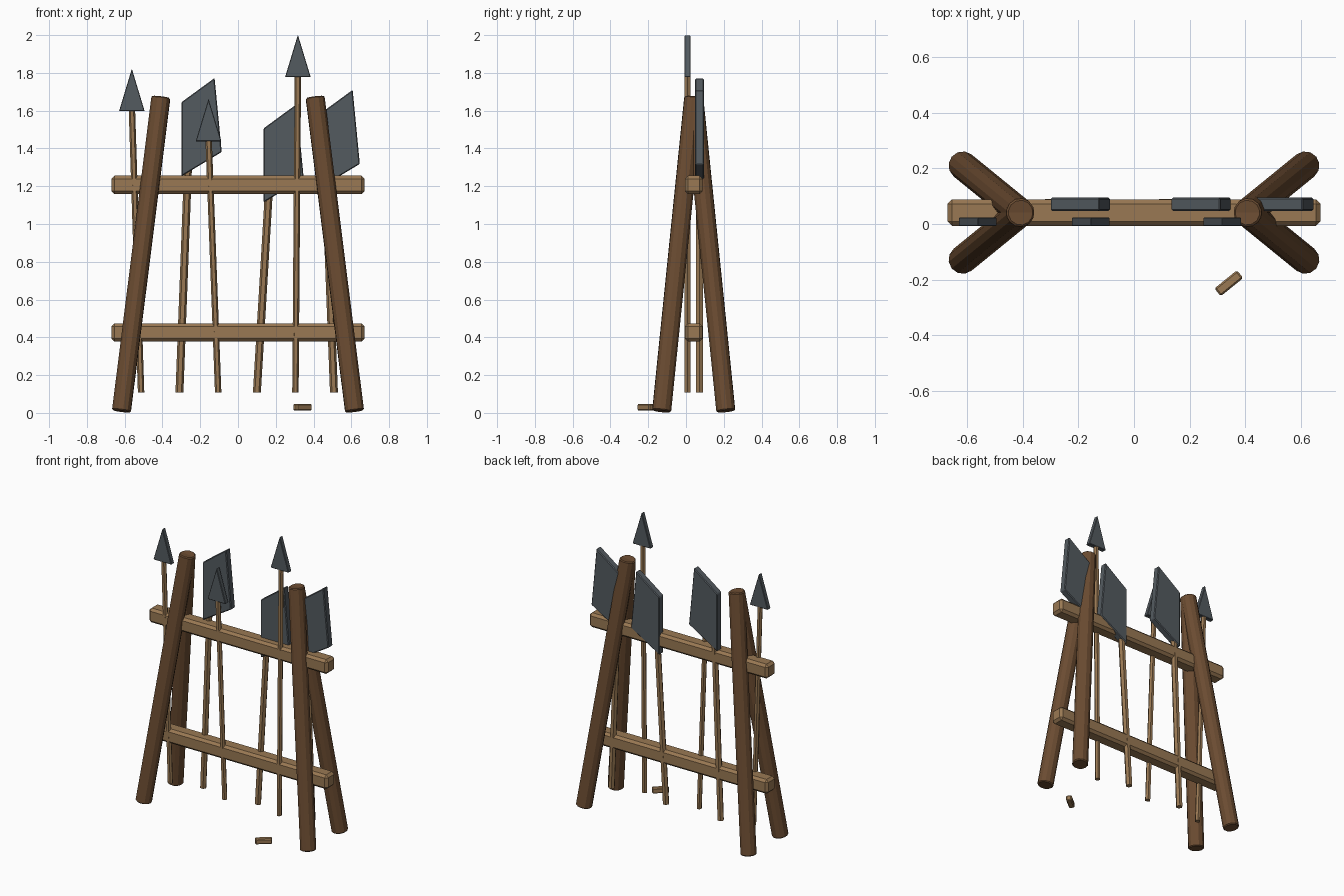
import bpy, bmesh, math
from mathutils import Vector

if "Cube" in bpy.data.objects:
    bpy.data.objects.remove(bpy.data.objects["Cube"])


def material(name, rgb):
    m = bpy.data.materials.new(name)
    m.diffuse_color = (*rgb, 1)
    m.use_nodes = True
    m.node_tree.nodes["Principled BSDF"].inputs["Base Color"].default_value = m.diffuse_color
    return m


DARK_WOOD = material("dark_wood", (0.147, 0.072, 0.031))
LIGHT_WOOD = material("light_wood", (0.32, 0.19, 0.087))
STEEL = material("dark_steel", (0.088, 0.104, 0.117))


def finish(name, bm, mat, bevel=0.0, angle=40):
    bmesh.ops.recalc_face_normals(bm, faces=bm.faces)
    mesh = bpy.data.meshes.new(name)
    bm.to_mesh(mesh)
    bm.free()
    mesh.materials.append(mat)
    ob = bpy.data.objects.new(name, mesh)
    bpy.context.collection.objects.link(ob)
    if bevel:
        mod = ob.modifiers.new("bevel", "BEVEL")
        mod.width, mod.segments = bevel, 1
        mod.limit_method, mod.angle_limit = "ANGLE", math.radians(angle)
    return ob


def pole(name, a, b, radius, sides, mat, bevel=0.0):
    """Round bar running from point a to point b."""
    a, b = Vector(a), Vector(b)
    bm = bmesh.new()
    bmesh.ops.create_cone(bm, cap_ends=True, segments=sides, radius1=radius,
                          radius2=radius, depth=(b - a).length)
    ob = finish(name, bm, mat, bevel, 60)
    ob.rotation_euler = (b - a).to_track_quat("Z", "Y").to_euler()
    ob.location = (a + b) / 2
    return ob


def block(name, loc, size, mat, bevel, turn=0.0):
    bm = bmesh.new()
    bmesh.ops.create_cube(bm, size=1)
    bmesh.ops.scale(bm, vec=size, verts=bm.verts)
    ob = finish(name, bm, mat, bevel)
    ob.location = loc
    ob.rotation_euler.z = turn
    return ob


def plate(name, outline, y, thick, mat, bevel):
    """Flat slab from an outline in the x-z plane."""
    bm = bmesh.new()
    face = bm.faces.new([bm.verts.new((x, y - thick / 2, z)) for x, z in outline])
    ext = bmesh.ops.extrude_face_region(bm, geom=[face])
    verts = [v for v in ext["geom"] if isinstance(v, bmesh.types.BMVert)]
    bmesh.ops.translate(bm, vec=(0, thick, 0), verts=verts)
    return finish(name, bm, mat, bevel)


YC = 0.041

# Four splayed legs meeting in pairs at the top
for sx, side in ((-1, "left"), (1, "right")):
    for sy, end in ((-1, "front"), (1, "back")):
        pole(f"{end}_{side}_leg", (sx * 0.617, YC + sy * 0.17, 0.009),
             (sx * 0.408, YC, 1.672), 0.051, 12, DARK_WOOD, 0.006)

# Two cross rails
for name, z in (("upper_rail", 1.207), ("lower_rail", 0.426)):
    block(name, (0, YC, z), (1.34, 0.095, 0.097), LIGHT_WOOD, 0.016)

# Spears leaning on the front: foot x, neck x, neck z
for i, (x0, x1, z1) in enumerate(((-0.513, -0.562, 1.597),
                                  (-0.105, -0.156, 1.438),
                                  (0.304, 0.317, 1.777)), 1):
    pole(f"spear_shaft_{i}", (x0, 0.008, 0.108), (x1, 0.008, z1 + 0.02),
         0.017, 6, LIGHT_WOOD)
    plate(f"spear_head_{i}", ((x1 - 0.068, z1), (x1 + 0.068, z1), (x1, z1 + 0.225)),
          0.008, 0.032, STEEL, 0.003)

# Broad blades behind: shaft foot x, shaft top x, lower left corner of blade
for i, (x0, x1, bx, bz) in enumerate(((-0.31, -0.262, -0.299, 1.253),
                                      (0.10, 0.167, 0.135, 1.114),
                                      (0.508, 0.462, 0.432, 1.190)), 1):
    pole(f"blade_shaft_{i}", (x0, 0.071, 0.108), (x1, 0.071, bz + 0.12),
         0.021, 6, LIGHT_WOOD)
    plate(f"blade_{i}", ((bx, bz), (bx + 0.213, bz + 0.128),
                         (bx + 0.175, bz + 0.520), (bx, bz + 0.392)),
          0.071, 0.047, STEEL, 0.005)

# Loose wooden offcut lying on the ground
block("wood_offcut", (0.341, -0.213, 0.03), (0.104, 0.036, 0.036),
      LIGHT_WOOD, 0.006, math.radians(39))
